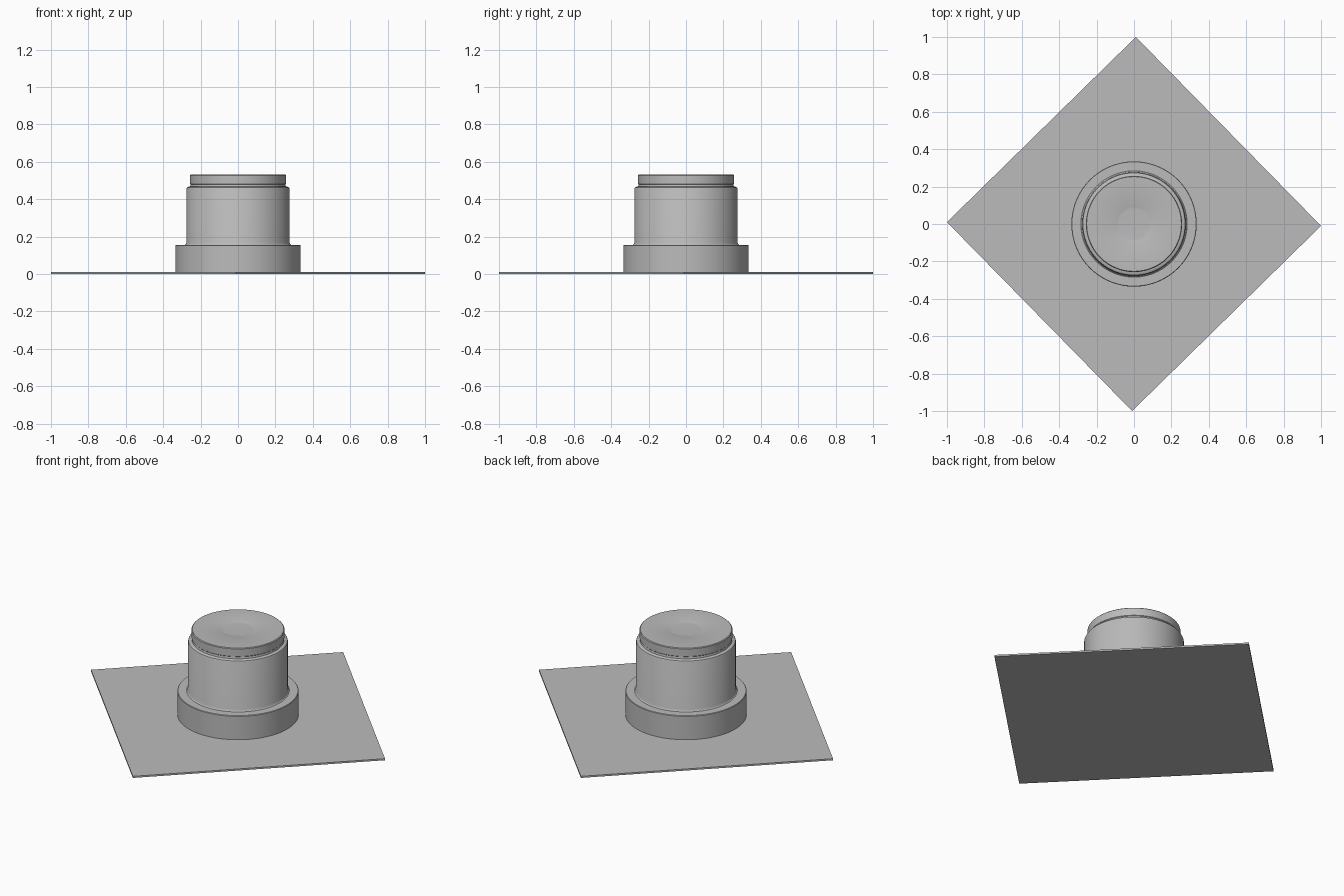
import bpy
import bmesh
from math import cos, sin, tau, radians

if "Cube" in bpy.data.objects:
    bpy.data.objects.remove(bpy.data.objects["Cube"], do_unlink=True)

grey = bpy.data.materials.new("plain grey")
grey.use_nodes = True
colour = (0.5, 0.5, 0.5, 1)
grey.diffuse_color = colour
grey.node_tree.nodes["Principled BSDF"].inputs["Base Color"].default_value = colour


def add_object(name, bm):
    bmesh.ops.recalc_face_normals(bm, faces=bm.faces)
    mesh = bpy.data.meshes.new(name)
    bm.to_mesh(mesh)
    bm.free()
    mesh.materials.append(grey)
    obj = bpy.data.objects.new(name, mesh)
    bpy.context.collection.objects.link(obj)
    return obj


def lathe(name, profile, sides=96):
    """Turn a (radius, height) profile around z and cap both ends."""
    bm = bmesh.new()
    rings = [[bm.verts.new((r * cos(tau * i / sides), r * sin(tau * i / sides), z))
              for i in range(sides)] for r, z in profile]
    for low, high in zip(rings, rings[1:]):
        for i in range(sides):
            j = (i + 1) % sides
            bm.faces.new((low[i], low[j], high[j], high[i]))
    bm.faces.new(rings[0][::-1])
    bm.faces.new(rings[-1])
    obj = add_object(name, bm)
    bpy.ops.object.select_all(action="DESELECT")
    obj.select_set(True)
    bpy.context.view_layer.objects.active = obj
    bpy.ops.object.shade_smooth_by_angle(angle=radians(30))


# Thin square plate, turned almost exactly corner-forward
bm = bmesh.new()
corners = [(0.01, 1), (-1, 0.01), (-0.01, -1), (1, -0.01)]
base = bm.faces.new([bm.verts.new((x, y, 0)) for x, y in corners])
top = bmesh.ops.extrude_face_region(bm, geom=[base])["geom"]
bmesh.ops.translate(bm, vec=(0, 0, 0.01),
                    verts=[v for v in top if isinstance(v, bmesh.types.BMVert)])
add_object("base_plate", bm)

# Wide foot ring
lathe("foot_collar", [(0.335, 0.008), (0.335, 0.153), (0.332, 0.156)])

# Main barrel with a small fillet at its foot and a rounded shoulder
lathe("barrel", [(0.287, 0.154), (0.28, 0.159), (0.276, 0.168), (0.276, 0.456),
                 (0.273, 0.462), (0.264, 0.467)])

# Narrow neck under the lid
lathe("neck", [(0.257, 0.46), (0.253, 0.482)])

# Lid with a shallow round dimple
lathe("lid", [(0.253, 0.478), (0.257, 0.482), (0.257, 0.528), (0.253, 0.532),
              (0.105, 0.532), (0.095, 0.529), (0.08, 0.528)])
